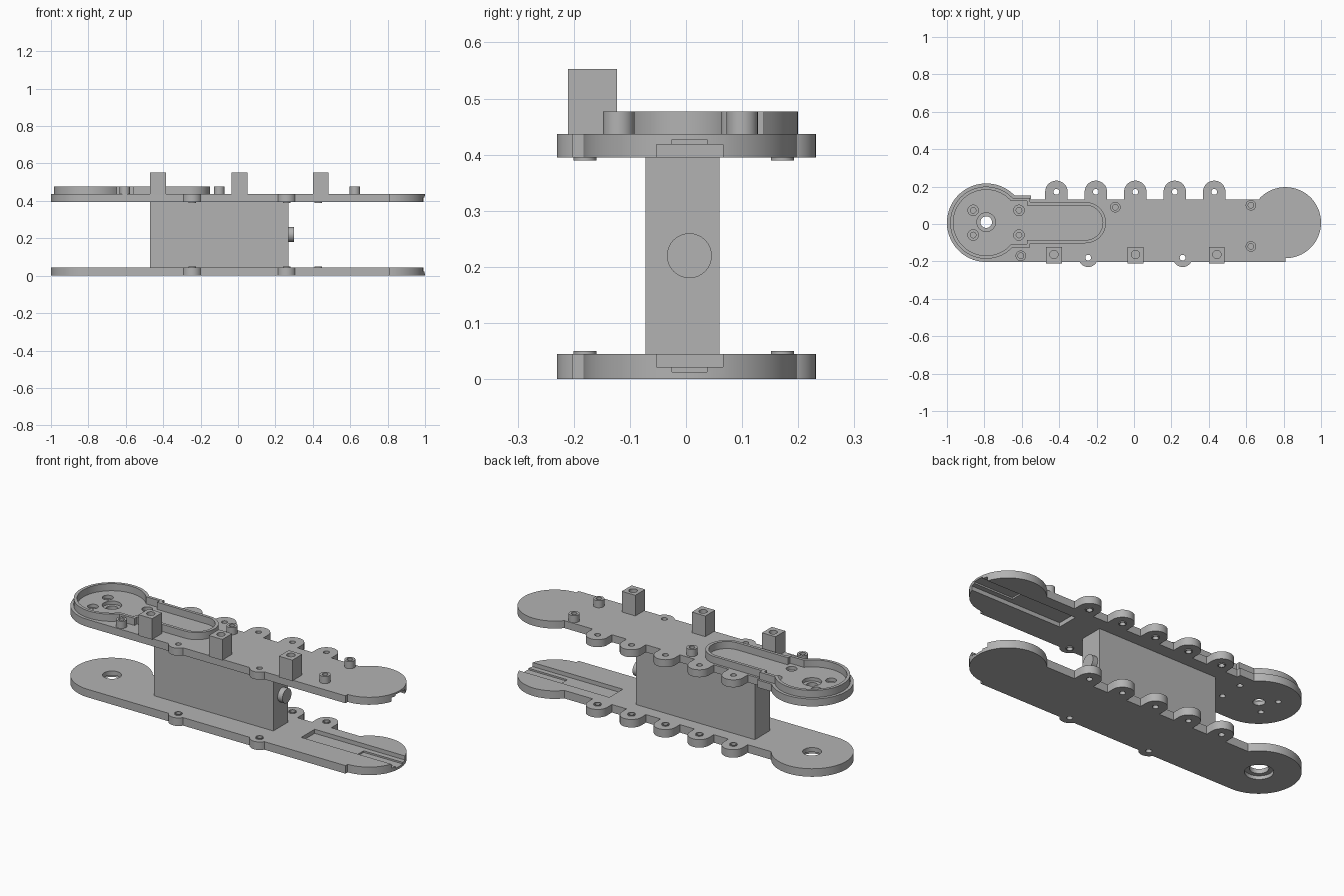
import bpy, bmesh
from math import sin, cos, asin, radians, degrees

cube = bpy.data.objects.get("Cube")
if cube:
    bpy.data.objects.remove(cube)

grey = bpy.data.materials.new("plain grey")
grey.use_nodes = True
GREY = (0.45, 0.45, 0.45, 1)
grey.diffuse_color = GREY
grey.node_tree.nodes["Principled BSDF"].inputs["Base Color"].default_value = GREY

MID = 0.007                      # centre line of the plates in y
LEFT, LEFT_R = -0.79, 0.21       # round ends
RIGHT, RIGHT_R = 0.81, 0.19
FRONT, BACK = MID - LEFT_R, 0.13
BACK_TABS = [-0.415 + 0.211 * i for i in range(5)]
FRONT_TABS = [-0.245, 0.26]
TAB_HOLES = [(x, 0.172) for x in BACK_TABS] + [(x, -0.18) for x in FRONT_TABS]


def arc(x, y, r, a0, a1, n=24):
    angles = [radians(a0 + (a1 - a0) * i / n) for i in range(n + 1)]
    return [(x + r * cos(a), y + r * sin(a)) for a in angles]


def disc(x, y, r, z0, z1, n=32):
    return arc(x, y, r, 0, 360, n)[:-1], z0, z1


def box(x0, x1, y0, y1, z0, z1):
    return [(x0, y0), (x1, y0), (x1, y1), (x0, y1)], z0, z1


def prisms(name, solids):
    """Object made of extruded outlines."""
    bm = bmesh.new()
    for pts, z0, z1 in solids:
        low = [bm.verts.new((x, y, z0)) for x, y in pts]
        high = [bm.verts.new((x, y, z1)) for x, y in pts]
        bm.faces.new(low[::-1])
        bm.faces.new(high)
        for i in range(len(pts)):
            j = (i + 1) % len(pts)
            bm.faces.new((low[i], low[j], high[j], high[i]))
    mesh = bpy.data.meshes.new(name)
    bm.to_mesh(mesh)
    bm.free()
    obj = bpy.data.objects.new(name, mesh)
    bpy.context.collection.objects.link(obj)
    return obj


def part(name, solids, *cuts):
    """Extruded solids with rounds of extruded cuts taken out."""
    obj = prisms(name, solids)
    obj.data.materials.append(grey)
    bpy.context.view_layer.objects.active = obj
    for cut in cuts:
        tool = prisms("cutter", cut)
        tool.hide_render = True
        mod = obj.modifiers.new("cut", 'BOOLEAN')
        mod.operation, mod.solver, mod.object = 'DIFFERENCE', 'EXACT', tool
        bpy.ops.object.modifier_apply(modifier=mod.name)
        bpy.data.objects.remove(tool)
    bpy.ops.object.select_all(action='DESELECT')
    obj.select_set(True)
    bpy.ops.object.shade_smooth_by_angle(angle=radians(30))
    return obj


def plate_outline(shoulder):
    pts = []
    for x in FRONT_TABS:
        pts += arc(x, -0.178, 0.052, 209, 331, 12)
    pts.append((RIGHT, FRONT))
    pts += arc(RIGHT, MID, RIGHT_R, -90, 180 - degrees(asin((BACK - MID) / RIGHT_R)), 40)
    for x in reversed(BACK_TABS):
        pts += [(x + 0.06, BACK)] + arc(x, 0.172, 0.06, 0, 180, 16) + [(x - 0.06, BACK)]
    edge = BACK
    if shoulder:
        edge = 0.152
        pts += [(-0.55, BACK), (-0.55, edge)]
    return pts + arc(LEFT, MID, LEFT_R, degrees(asin((edge - MID) / LEFT_R)), 270, 48)


def tray_outline(inset):
    r, neck, slot = 0.193 - inset, 0.132 - inset, 0.11 - inset
    a = degrees(asin(neck / r))
    x = -0.555 - inset
    return (arc(-0.26, MID, slot, -90, 90) + [(x, MID + slot), (x, MID + neck)]
            + arc(LEFT, MID, r, a, 360 - a, 48) + [(x, MID - neck), (x, MID - slot)])


# Plates, each with a stepped cable channel on its inner face
def channel(z_inner, side):
    wide = sorted((z_inner + side * 0.02, z_inner - side * 0.023))
    deep = sorted((z_inner + side * 0.02, z_inner - side * 0.032))
    return ([box(0.43, 1.1, -0.053, 0.066, *wide)],
            [box(0.755, 1.1, -0.025, 0.037, *deep)])


def tab_cuts(z0, z1):
    return [disc(x, y, 0.0155, z0, z1) for x, y in TAB_HOLES]


PIVOT = (LEFT, MID + 0.003)
SCREWS = [(x, MID + s * 0.066) for x in (-0.86, -0.615) for s in (-1, 1)]

part("lower_plate", [(plate_outline(False), 0, 0.045)],
     tab_cuts(-0.1, 0.1) + [disc(*PIVOT, 0.048, -0.1, 0.1)],
     [disc(*PIVOT, 0.072, -0.1, 0.02)], *channel(0.045, 1))

part("upper_plate", [(plate_outline(True), 0.395, 0.437)],
     tab_cuts(0.3, 0.5) + [disc(*PIVOT, 0.031, 0.3, 0.5)]
     + [disc(x, y, 0.015, 0.3, 0.5) for x, y in SCREWS],
     [disc(*PIVOT, 0.05, 0.418, 0.5)] + [disc(x, y, 0.028, 0.418, 0.5) for x, y in SCREWS],
     *channel(0.395, -1))

# Thin collars around the tab holes
for name, z0, z1 in (("lower_collars", 0.042, 0.05), ("upper_collars", 0.39, 0.398)):
    part(name, [disc(x, y, 0.0205, z0, z1) for x, y in TAB_HOLES], tab_cuts(0, 1))

# Keyhole-shaped tray rim
part("tray_rim", [(tray_outline(0), 0.435, 0.477)], [(tray_outline(0.017), 0.4, 0.5)])

# Round and square mounting posts
ROUND = [(-0.10, 0.09), (0.625, 0.10), (0.625, -0.12), (-0.605, -0.17)]
part("round_posts", [disc(x, y, 0.028, 0.435, 0.477) for x, y in ROUND],
     [disc(x, y, 0.015, 0.44, 0.5) for x, y in ROUND])
SQUARE = [-0.428, 0.008, 0.443]
part("square_posts", [box(x - 0.042, x + 0.042, -0.21, -0.123, 0.435, 0.553) for x in SQUARE],
     [disc(x, -0.163, 0.022, 0.48, 0.6) for x in SQUARE])

# Motor block between the plates with its round shaft
part("motor_block", [box(-0.47, 0.27, -0.072, 0.06, 0.045, 0.395)])
shaft = part("motor_shaft", [disc(0, 0, 0.04, -0.01, 0.03)])
shaft.rotation_euler = (0, radians(90), 0)
shaft.location = (0.27, 0.006, 0.22)
